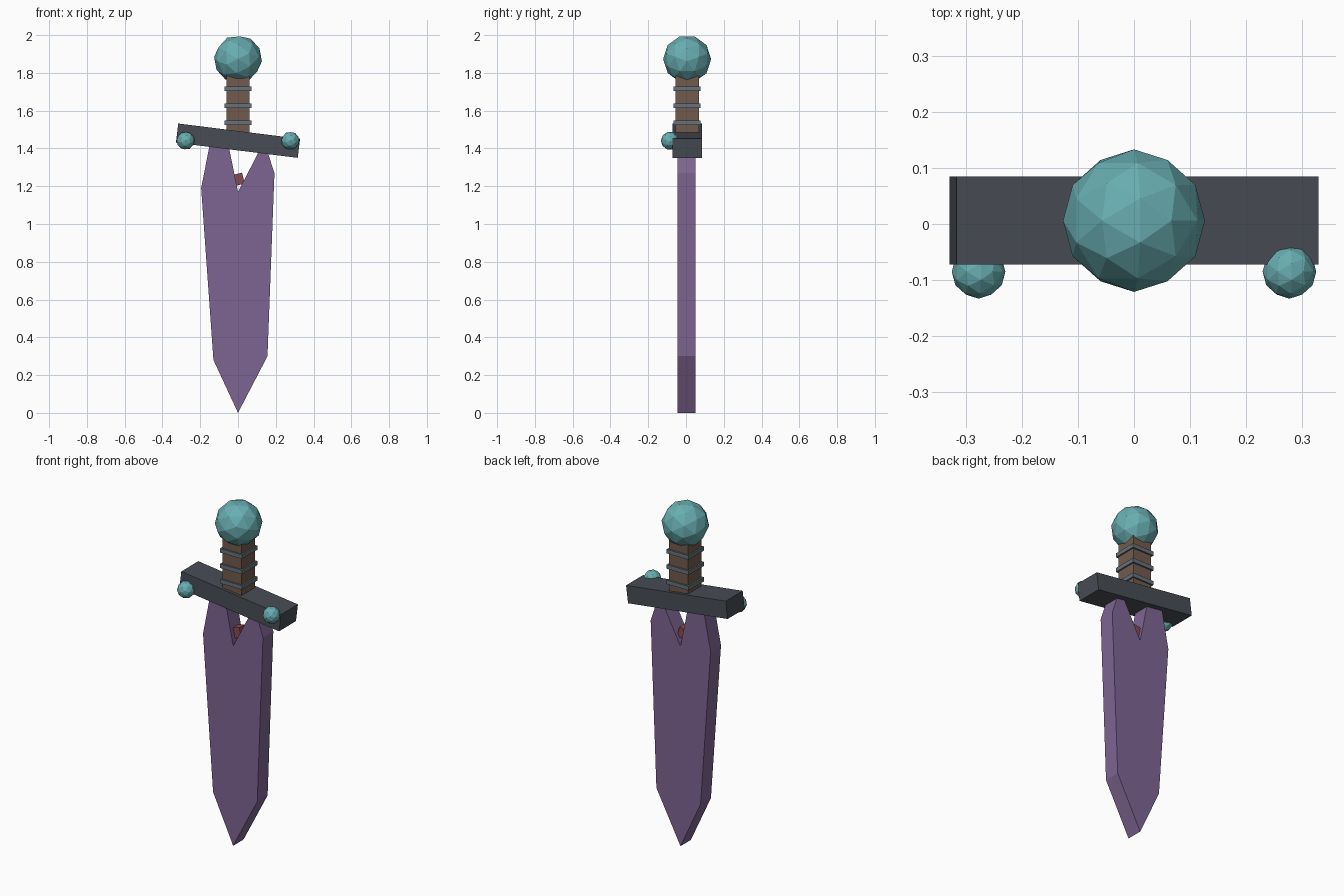
import bpy, bmesh
from math import radians
from mathutils import Matrix

if "Cube" in bpy.data.objects:
    bpy.data.objects.remove(bpy.data.objects["Cube"])

CY = 0.006  # depth centre of the main parts


def material(name, rgb):
    m = bpy.data.materials.new(name)
    m.diffuse_color = (*rgb, 1)
    m.use_nodes = True
    m.node_tree.nodes["Principled BSDF"].inputs["Base Color"].default_value = m.diffuse_color
    return m


PURPLE = material("purple_blade", (0.21, 0.13, 0.29))
STEEL = material("dark_steel", (0.065, 0.075, 0.09))
TEAL = material("teal_gem", (0.14, 0.42, 0.44))
BROWN = material("brown_leather", (0.17, 0.105, 0.075))
BAND = material("grey_band", (0.13, 0.17, 0.20))
RED = material("red_shard", (0.25, 0.07, 0.08))


def finish(name, bm, mat, loc):
    bmesh.ops.recalc_face_normals(bm, faces=bm.faces)
    me = bpy.data.meshes.new(name)
    bm.to_mesh(me)
    bm.free()
    me.materials.append(mat)
    ob = bpy.data.objects.new(name, me)
    ob.location = loc
    bpy.context.collection.objects.link(ob)
    return ob


def box(name, size, loc, mat, tilt=0):
    bm = bmesh.new()
    bmesh.ops.create_cube(bm, size=1, matrix=Matrix.Diagonal((*size, 1)))
    ob = finish(name, bm, mat, loc)
    ob.rotation_euler.y = radians(tilt)
    return ob


def gem(name, r, loc):
    # low-poly ball turned so an edge midpoint points straight up
    bm = bmesh.new()
    bmesh.ops.create_icosphere(bm, subdivisions=2, radius=r,
                               matrix=Matrix.Rotation(radians(31.717), 4, 'Y'))
    return finish(name, bm, TEAL, loc)


# Blade: uneven outline with a split at the top, extruded in depth
outline = [(0, 0), (0.156, 0.30), (0.193, 1.27), (0.142, 1.425), (0.132, 1.425),
           (0, 1.17), (-0.053, 1.43), (-0.148, 1.43), (-0.195, 1.19), (-0.13, 0.28)]
bm = bmesh.new()
face = bm.faces.new([bm.verts.new((x, -0.048, z)) for x, z in outline])
ext = bmesh.ops.extrude_face_region(bm, geom=[face], use_keep_orig=True)
bmesh.ops.translate(bm, vec=(0, 0.096, 0),
                    verts=[v for v in ext["geom"] if isinstance(v, bmesh.types.BMVert)])
finish("blade", bm, PURPLE, (0, CY - 0.003, 0))

# Red shard lodged in the split
box("notch_shard", (0.05, 0.05, 0.06), (0.004, CY, 1.237), RED, -14)

# Tilted crossguard with a gem on each front end
box("crossguard", (0.65, 0.157, 0.102), (0, CY, 1.441), STEEL, 7.1)
for side, label in ((-1, "left"), (1, "right")):
    gem("guard_gem_" + label, 0.048, (side * 0.277, -0.085, 1.441))

# Grip with wrapped bands
box("grip", (0.124, 0.124, 0.36), (0, CY, 1.64), BROWN)
for i in range(3):
    box(f"grip_band_{i + 1}", (0.142, 0.142, 0.024), (0, CY, 1.537 + i * 0.09), BAND)

# Pommel
gem("pommel", 0.127, (0, CY, 1.873))
